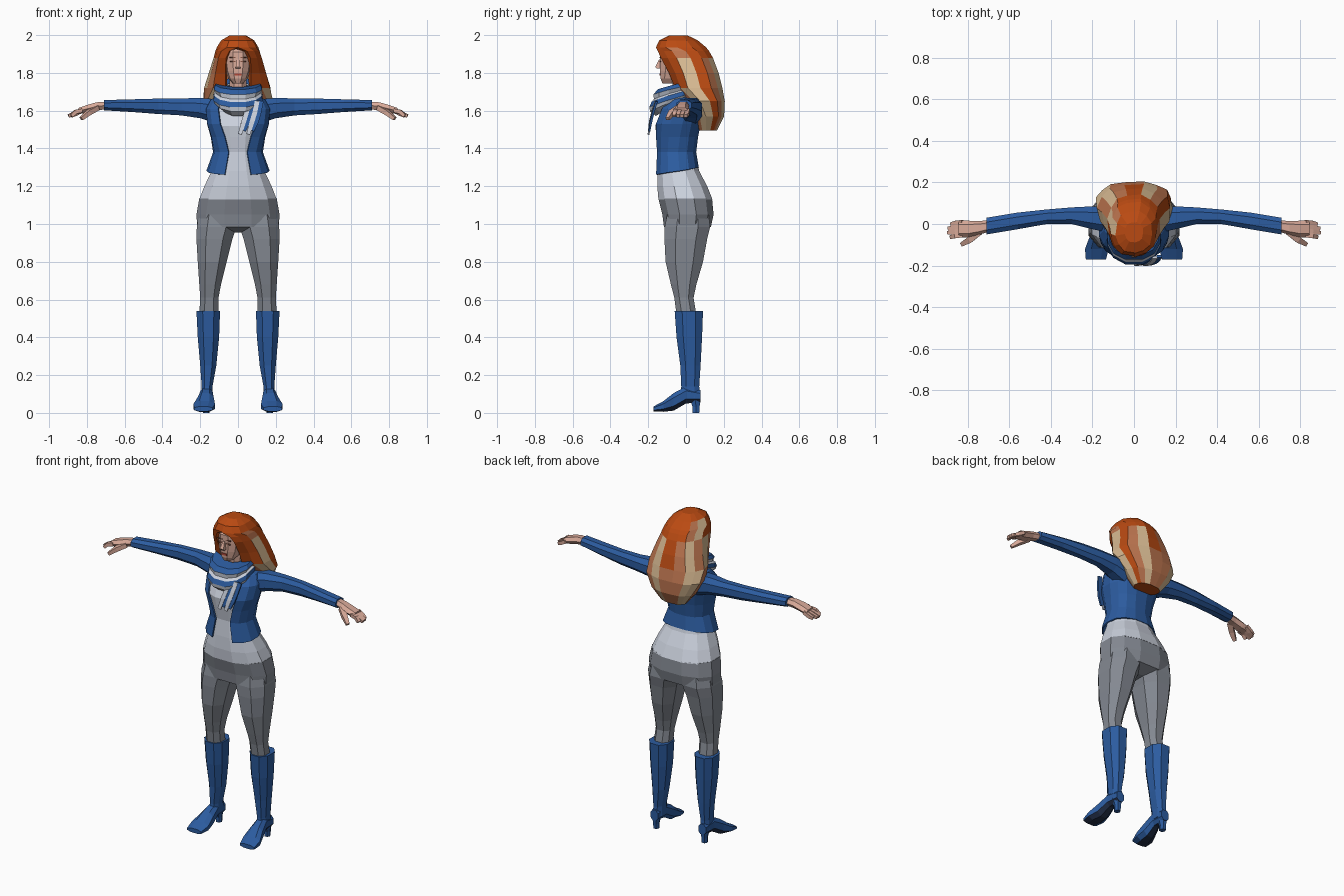
import bpy, bmesh, math
from mathutils import Vector

if "Cube" in bpy.data.objects:
    bpy.data.objects.remove(bpy.data.objects["Cube"])


def srgb(r, g, b):
    return [((c / 255 + 0.055) / 1.055) ** 2.4 for c in (r, g, b)] + [1]


def material(name, *rgb):
    m = bpy.data.materials.new(name)
    m.diffuse_color = srgb(*rgb)
    m.use_nodes = True
    m.node_tree.nodes["Principled BSDF"].inputs["Base Color"].default_value = m.diffuse_color
    return m


BLUE = material("denim blue", 44, 92, 160)
WHITE = material("shirt white", 204, 210, 222)
GREY = material("trouser grey", 132, 137, 146)
SKIN = material("skin", 218, 171, 154)
ORANGE = material("hair orange", 186, 74, 18)
COPPER = material("hair copper", 190, 118, 80)
BEIGE = material("hair beige", 216, 186, 146)
SOLE = material("sole dark", 32, 44, 68)
LIPS = material("lip red", 176, 72, 56)
BROW = material("brow brown", 130, 84, 68)

# how the two ring axes and the sweep axis map to x, y, z
AXES = {"z": lambda a, b, t: (a, b, t),
        "x": lambda a, b, t: (t, a, b),
        "y": lambda a, b, t: (a, t, b)}


def finish(name, bm, mats, mirror=False, thick=0):
    bmesh.ops.recalc_face_normals(bm, faces=bm.faces[:])
    me = bpy.data.meshes.new(name)
    bm.to_mesh(me)
    bm.free()
    for m in mats:
        me.materials.append(m)
    ob = bpy.data.objects.new(name, me)
    bpy.context.collection.objects.link(ob)
    if thick:
        s = ob.modifiers.new("Thickness", "SOLIDIFY")
        s.thickness = thick
        s.offset = -1
    if mirror:
        ob.modifiers.new("Mirror", "MIRROR")
    return ob


def loft(name, rings, mats, axis="z", n=8, rule=None, arc=False, caps=True,
         mirror=False, thick=0, p=0.85, lump=0):
    """Skin rings (a0, a1, b0, b1, t, front gap, front dip); arc leaves the gap open."""
    bm = bmesh.new()
    rows = []
    for r in rings:
        a0, a1, b0, b1, t = r[:5]
        gap, dip = (tuple(r[5:]) + (0, 0))[:2]
        rx, ry = (a1 - a0) / 2, (b1 - b0) / 2
        if arc:
            g = math.asin(min(1, gap / rx) ** (1 / p))
            us = [g + (2 * math.pi - 2 * g) * i / (n - 1) for i in range(n)]
        else:
            us = [(i + 0.5) * 2 * math.pi / n for i in range(n)]
        pw = lambda v: math.copysign(abs(v) ** p, v)
        k1 = 1 if arc else max(abs(pw(math.sin(u))) for u in us)
        k2 = 1 if arc else max(abs(pw(math.cos(u))) for u in us)
        row = []
        for i, u in enumerate(us):
            f = 1 - lump * (i % 2)
            a = (a0 + a1) / 2 + f * rx * pw(math.sin(u)) / k1
            b = (b0 + b1) / 2 - f * ry * pw(math.cos(u)) / k2
            row.append(bm.verts.new(AXES[axis](a, b, t - dip * math.cos(u))))
        rows.append(row)
    for j in range(len(rows) - 1):
        for i in range(n - 1 if arc else n):
            k = (i + 1) % n
            f = bm.faces.new((rows[j][i], rows[j][k], rows[j + 1][k], rows[j + 1][i]))
            if rule and len(mats) > 1:
                f.material_index = rule(j, i, f.calc_center_median())
    if caps:
        bm.faces.new(rows[0])
        bm.faces.new(rows[-1])
    return finish(name, bm, mats, mirror, thick)


def sym(rx, y0, y1, z, *more):
    return (-rx, rx, y0, y1, z) + more


def tube(name, path, mat, w, h, mirror=False):
    """Four-sided strip along a path, scaled per point."""
    bm = bmesh.new()
    rows = []
    pts = [Vector(q[:3]) for q in path]
    for i, c in enumerate(pts):
        d = (pts[min(i + 1, len(pts) - 1)] - pts[max(i - 1, 0)]).normalized()
        side = d.cross(Vector((0, 0, 1)) if abs(d.z) < 0.7 else Vector((0, 1, 0))).normalized()
        up = side.cross(d)
        s = path[i][3]
        rows.append([bm.verts.new(c + side * w * s * u + up * h * s * v)
                     for u, v in ((-1, -1), (1, -1), (1, 1), (-1, 1))])
    for j in range(len(rows) - 1):
        for i in range(4):
            k = (i + 1) % 4
            bm.faces.new((rows[j][i], rows[j][k], rows[j + 1][k], rows[j + 1][i]))
    bm.faces.new(rows[0])
    bm.faces.new(rows[-1])
    return finish(name, bm, [mat], mirror)


def plate(name, x0, x1, y, z0, z1, mat, mirror=False):
    bm = bmesh.new()
    bmesh.ops.create_cube(bm, size=1)
    for v in bm.verts:
        v.co = ((x0 + x1) / 2 + v.co.x * (x1 - x0), y + v.co.y * 0.006,
                (z0 + z1) / 2 + v.co.z * (z1 - z0))
    finish(name, bm, [mat], mirror)


# trousers: hips and mirrored legs
loft("hips", [sym(.205, -.146, .138, 1.135), sym(.22, -.125, .146, 1.05),
              sym(.216, -.117, .132, .985), sym(.05, -.05, .06, .955)], [GREY], n=12)
loft("leg", [(.01, .205, -.1, .12, 1.05), (.008, .218, -.113, .128, .985),
             (.03, .22, -.114, .112, .92),
             (.06, .213, -.108, .09, .8), (.09, .205, -.08, .055, .68),
             (.103, .2, -.062, .04, .61), (.105, .205, -.05, .055, .52)],
     [GREY], mirror=True)

# boots: shaft, foot with dark sole, heel
loft("boot_shaft", [(.095, .22, -.06, .09, .54), (.1, .213, -.05, .085, .4),
                    (.115, .2, -.03, .077, .25), (.135, .192, -.025, .07, .14),
                    (.135, .195, -.03, .075, .08)], [BLUE], mirror=True)
loft("boot_foot", [(.14, .192, .055, .12, .078), (.135, .198, .05, .14, .0),
                   (.128, .215, .012, .105, -.065), (.122, .236, .006, .062, -.12),
                   (.135, .232, .008, .034, -.172)], [BLUE, SOLE], axis="y", mirror=True,
     rule=lambda j, i, c: int(i in (0, 7)))
loft("boot_heel", [(.142, .192, .02, .076, .075), (.15, .185, .035, .072, .03),
                   (.15, .185, .035, .07, 0)], [BLUE], n=6, mirror=True)

# shirt torso
loft("shirt", [sym(.205, -.146, .14, 1.13), sym(.178, -.152, .112, 1.2),
               sym(.14, -.15, .07, 1.28), sym(.11, -.142, .045, 1.38),
               sym(.125, -.155, .055, 1.46), sym(.145, -.163, .068, 1.52),
               sym(.145, -.13, .075, 1.6), sym(.1, -.09, .06, 1.66),
               sym(.05, -.06, .03, 1.7)], [WHITE], n=12)

# open jacket body and sleeves
loft("jacket", [sym(.168, -.165, .07, 1.28, .07, .02), sym(.132, -.158, .056, 1.38, .05),
                sym(.145, -.168, .066, 1.46, .07), sym(.166, -.175, .08, 1.53, .095),
                sym(.172, -.145, .09, 1.61, .105), sym(.145, -.1, .085, 1.66, .09),
                sym(.07, -.065, .06, 1.69, .04)], [BLUE], n=14, arc=True, caps=False, thick=.008)
loft("sleeve", [(-.045, .085, 1.53, 1.66, .11), (-.025, .085, 1.56, 1.667, .2),
                (0, .08, 1.575, 1.665, .3), (.0, .07, 1.582, 1.664, .42),
                (-.025, .055, 1.593, 1.66, .56), (-.05, .03, 1.602, 1.656, .71)],
     [BLUE], axis="x", mirror=True)

# hands
loft("hand", [(-.038, .018, 1.608, 1.648, .7), (-.052, .014, 1.6, 1.644, .75),
              (-.064, .016, 1.588, 1.63, .8), (-.064, .016, 1.582, 1.614, .845)],
     [SKIN], axis="x", n=6, mirror=True)
for i, tip in enumerate((.882, .897, .895, .882)):
    y = -.053 + i * .0205
    tube(f"finger_{i + 1}", [(.825, y, 1.601, 1), (.86, y - .004, 1.594 - .004 * i, 1),
                             (tip, y - .01, 1.572, .8)], SKIN, .0112, .0105, True)
tube("thumb", [(.745, -.04, 1.615, 1), (.79, -.075, 1.59, 1), (.83, -.098, 1.557, .65)],
     SKIN, .015, .013, True)

# neck, head and face
loft("neck", [sym(.045, -.06, .03, 1.62), sym(.045, -.075, .03, 1.79)], [SKIN])
loft("head", [sym(.028, -.125, -.04, 1.745), sym(.05, -.135, -.01, 1.77),
              sym(.066, -.137, .03, 1.81), sym(.073, -.137, .05, 1.86),
              sym(.072, -.137, .06, 1.91), sym(.05, -.1, .04, 1.955)], [SKIN], n=10)
loft("nose", [sym(.013, -.155, -.12, 1.822), sym(.012, -.162, -.12, 1.832),
              sym(.006, -.143, -.12, 1.872)], [SKIN], n=4)
plate("lips", -.018, .018, -.137, 1.785, 1.797, LIPS)
plate("eye", .014, .042, -.136, 1.857, 1.864, BROW, True)
plate("eyebrow", .012, .046, -.136, 1.88, 1.885, BROW, True)

# hair: swept shell; lengthwise strips (o orange, c copper, b beige) for crown, middle, ends
STRIPS = {"crown": "oocooooocboco", "middle": "oobocbocbcbco", "ends": "cbbocbccbbccb"}


def hair_rule(j, i, c):
    zone = "crown" if c.z > 1.86 else "middle" if c.z > 1.69 else "ends"
    if j == 0 or (c.z > 1.86 and c.y < -.06):
        return 0
    return "ocb".index(STRIPS[zone][i])


loft("hair", [sym(.045, -.09, .01, 1.998), sym(.09, -.142, .065, 1.972),
              sym(.113, -.159, .11, 1.935), sym(.12, -.156, .125, 1.915, .048),
              sym(.13, -.147, .145, 1.88, .066),
              sym(.155, -.1, .175, 1.8, .07), sym(.18, -.065, .195, 1.72, .07),
              sym(.188, -.01, .207, 1.65, .12), sym(.145, .02, .203, 1.57, .11),
              sym(.085, .06, .165, 1.495, .06)],
     [ORANGE, COPPER, BEIGE], n=14, arc=True, rule=hair_rule, thick=.025, lump=.04)

# scarf: striped wraps dipping at the front
loft("scarf", [sym(.06, -.085, .035, 1.735, 0, .01), sym(.118, -.15, .065, 1.742, 0, .03),
               sym(.128, -.172, .07, 1.72, 0, .035), sym(.116, -.17, .066, 1.7, 0, .04),
               sym(.126, -.182, .07, 1.69, 0, .045), sym(.13, -.194, .07, 1.665, 0, .048),
               sym(.122, -.19, .066, 1.65, 0, .055), sym(.085, -.16, .06, 1.63, 0, .06)],
     [BLUE, WHITE], n=12, caps=False, rule=lambda j, i, c: (0, 0, 1, 1, 0, 1, 1)[j])
# scarf ends: lengthwise stripes hanging at the front
for i, mat in enumerate((WHITE, BLUE, WHITE, BLUE)):
    x, d = .045 + .022 * i, .004 * (i % 2)
    tube(f"scarf_end_{i + 1}", [(x + .012, -.16 + d, 1.65, 1), (x, -.178 + d, 1.59, 1),
                                (x - .015, -.19 + d, 1.54, 1),
                                (x - .035, -.198 + d, 1.475 + .018 * (i % 2), .8)],
         mat, .0125, .006)
